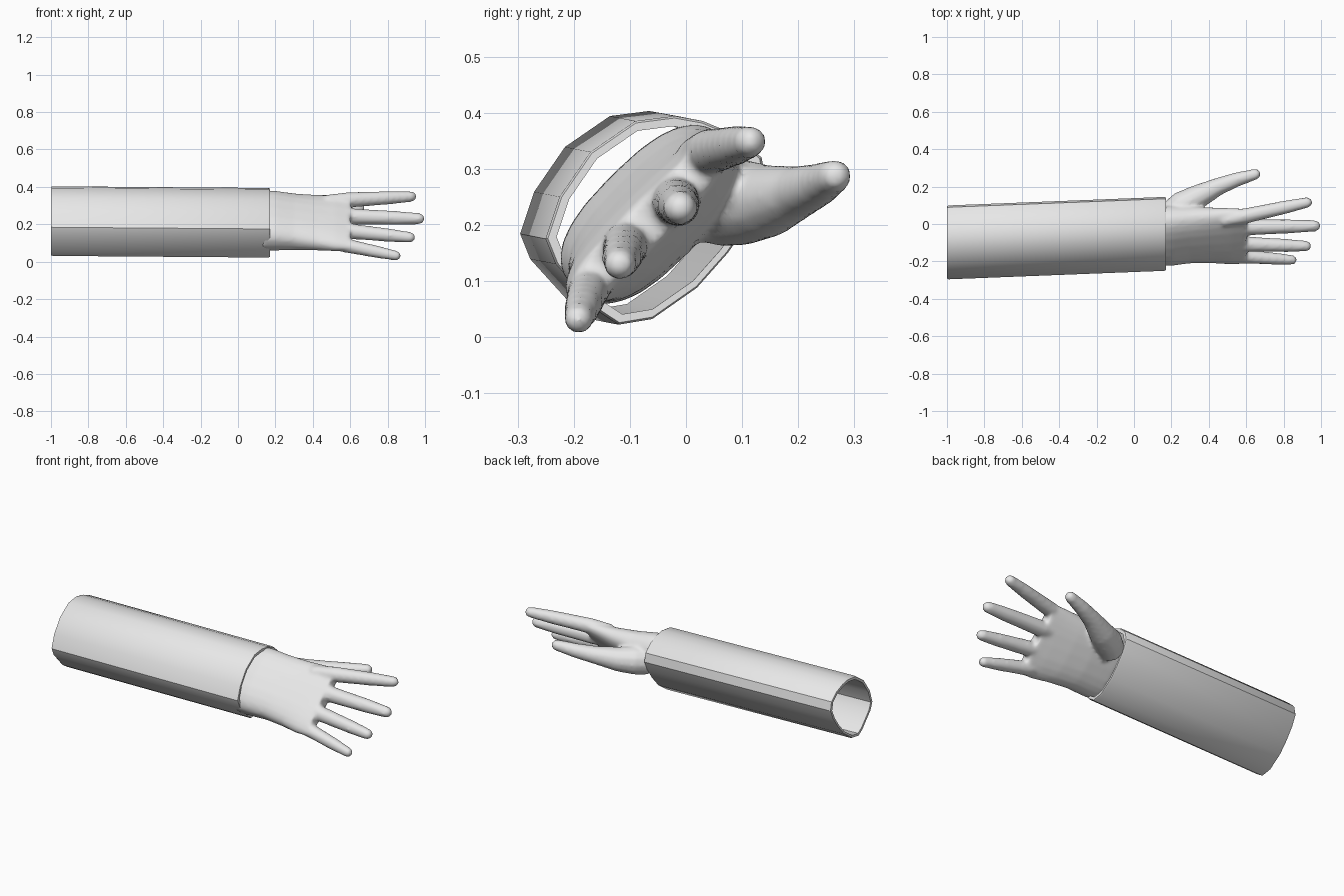
import bpy, bmesh, math
from mathutils import Vector

if "Cube" in bpy.data.objects:
    bpy.data.objects.remove(bpy.data.objects["Cube"])

grey = bpy.data.materials.new("plain_grey")
grey.diffuse_color = (0.8, 0.8, 0.8, 1)
grey.use_nodes = True
grey.node_tree.nodes["Principled BSDF"].inputs["Base Color"].default_value = grey.diffuse_color


def add_loft(bm, rings, caps=True):
    """Skin a list of equal rings of points."""
    loops = [[bm.verts.new(p) for p in r] for r in rings]
    n = len(loops[0])
    for a, b in zip(loops, loops[1:]):
        for i in range(n):
            j = (i + 1) % n
            bm.faces.new((a[i], a[j], b[j], b[i]))
    if caps:
        bm.faces.new(loops[0][::-1])
        bm.faces.new(loops[-1])
    return loops


def make_object(name, bm):
    bmesh.ops.recalc_face_normals(bm, faces=bm.faces)
    me = bpy.data.meshes.new(name)
    bm.to_mesh(me)
    bm.free()
    ob = bpy.data.objects.new(name, me)
    bpy.context.collection.objects.link(ob)
    me.materials.append(grey)
    bpy.context.view_layer.objects.active = ob
    ob.select_set(True)
    return ob


# Sleeve: hollow tube with a tilted, partly flattened oval section (y, z)
profile = [(-.25, .175), (-.232, .13), (-.155, .045), (-.12, .022), (-.06, .032), (.02, .088),
           (.075, .15), (.12, .215), (.145, .27), (.135, .32), (.09, .36), (.03, .385),
           (-.02, .394), (-.09, .385), (-.17, .33), (-.225, .25)]
cy, cz = -.055, .21


def sleeve_ring(x, k):
    t = (0.17 - x) / 1.17
    return [Vector((x, cy + (y - cy) * k - .046 * t, cz + (z - cz) * k + .009 * t)) for y, z in profile]


bm = bmesh.new()
outline = [(-1, .9), (-1, .98), (-.99, 1), (.162, 1), (.17, .98), (.17, .9)]
loops = add_loft(bm, [sleeve_ring(x, k) for x, k in outline], caps=False)
for i in range(len(profile)):          # inner wall
    j = (i + 1) % len(profile)
    bm.faces.new((loops[-1][i], loops[-1][j], loops[0][j], loops[0][i]))
sleeve = make_object("sleeve", bm)
bpy.ops.object.shade_smooth_by_angle(angle=math.radians(32))
sleeve.select_set(False)

# Hand frame: u runs across the knuckles, n points out of the back of the hand
ORIGIN = Vector((0, -.05, .205))
U = Vector((0, .707, .707))
N = Vector((0, -.707, .707))
bm = bmesh.new()


def palm_ring(x, uc, nc, hu, hn, power=2.6, count=24):
    pts = []
    for i in range(count):
        a = 2 * math.pi * i / count
        c, s = math.cos(a), math.sin(a)
        c = math.copysign(abs(c) ** (2 / power), c)
        s = math.copysign(abs(s) ** (2 / power), s)
        pts.append(ORIGIN + Vector((x, 0, 0)) + U * (uc + hu * c) + N * (nc + hn * s))
    return pts


# Palm and wrist
add_loft(bm, [palm_ring(*s) for s in (
    (.13, 0, .02, .19, .098), (.2, 0, .02, .19, .096), (.3, 0, .012, .185, .084),
    (.42, -.005, .01, .19, .068), (.52, -.01, .012, .2, .053), (.6, -.01, .012, .2, .038))])


def digit(path, count=12):
    """Tapered tube through (x, y, z, radius) points with a round tip."""
    pts = [(Vector(p[:3]), p[3]) for p in path]
    end, r = pts[-1]
    d = (end - pts[-2][0]).normalized()
    for a in (30, 60, 82):
        a = math.radians(a)
        pts.append((end + d * r * math.sin(a), r * math.cos(a)))
    rings = []
    for i, (p, r) in enumerate(pts):
        t = (pts[min(i + 1, len(pts) - 1)][0] - pts[max(i - 1, 0)][0]).normalized()
        a = t.cross(Vector((0, 0, 1))).normalized()
        b = t.cross(a)
        rings.append([p + (a * math.cos(w) + b * math.sin(w)) * r
                      for w in (2 * math.pi * k / count for k in range(count))])
    add_loft(bm, rings)


# Four fingers: base and tip centres
fingers = [((.59, .042, .33), (.925, .115, .348), 1),
           ((.6, -.018, .242), (.968, -.01, .23), 1.05),
           ((.6, -.108, .163), (.92, -.118, .13), 1),
           ((.57, -.172, .088), (.845, -.192, .032), .92)]
for base, tip, k in fingers:
    b, t = Vector(base), Vector(tip)
    path = [(-.35, .034), (0, .042), (.3, .039), (.65, .036), (1, .029)]
    digit([(*b.lerp(t, f), r * k) for f, r in path])

# Thumb with its fleshy base
digit([(.2, .05, .235, .075), (.26, .1, .24, .078), (.34, .145, .242, .066),
       (.45, .2, .258, .048), (.55, .238, .272, .039), (.648, .266, .287, .03)])

hand = make_object("hand", bm)
rm = hand.modifiers.new("blend", 'REMESH')
rm.mode = 'VOXEL'
rm.voxel_size = .01
rm.use_smooth_shade = True
sm = hand.modifiers.new("soften", 'SMOOTH')
sm.factor = .5
sm.iterations = 6
